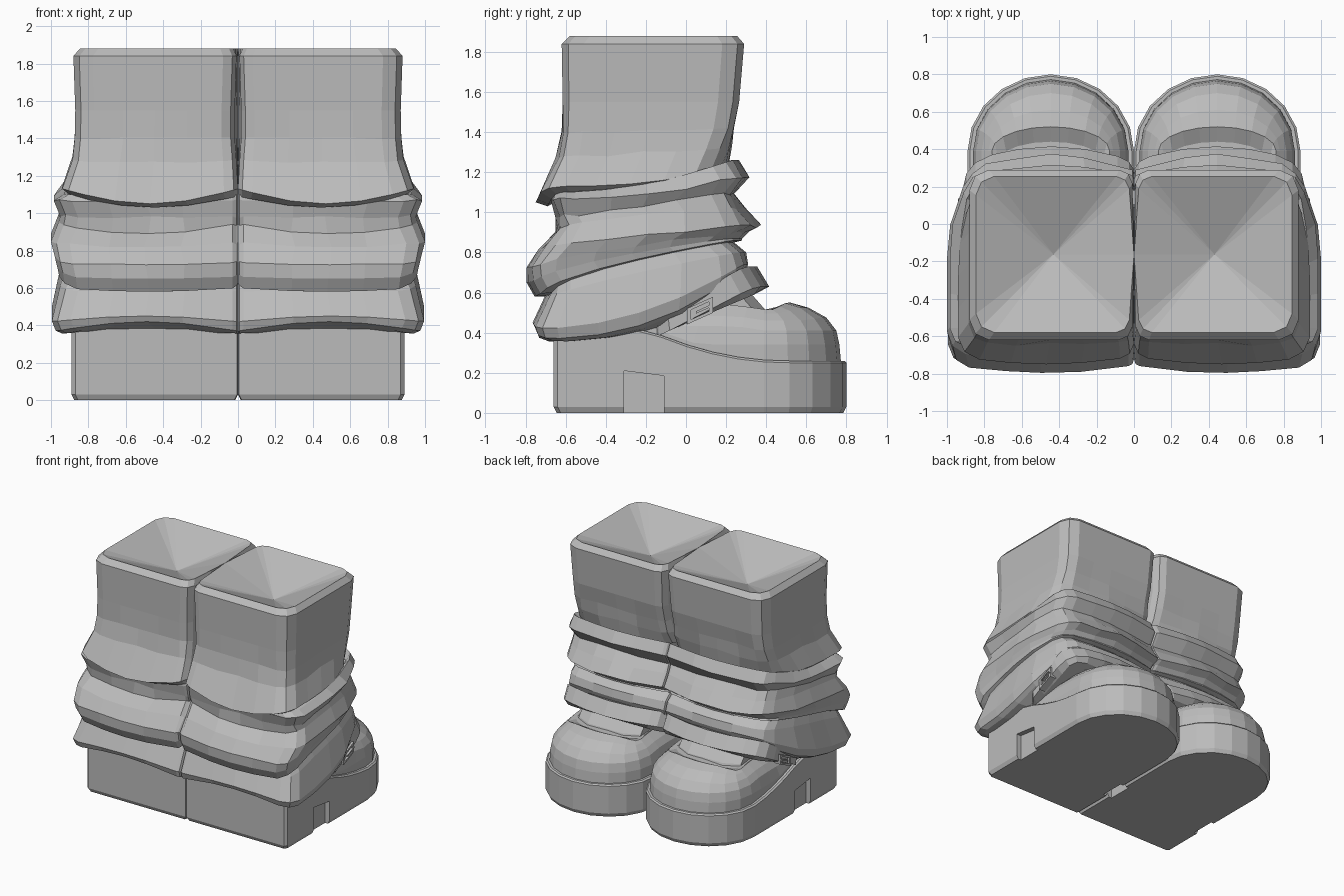
import bpy, bmesh, math, random
from mathutils import Vector

if "Cube" in bpy.data.objects:
    bpy.data.objects.remove(bpy.data.objects["Cube"])

random.seed(4)
grey = bpy.data.materials.new("boot grey")
grey.diffuse_color = (0.5, 0.5, 0.5, 1)
grey.use_nodes = True
grey.node_tree.nodes["Principled BSDF"].inputs["Base Color"].default_value = grey.diffuse_color


def loft(name, rings, dip=0.0):
    """Skin a stack of equal-length rings and close both ends; dip sinks the first cap."""
    bm = bmesh.new()
    rows = [[bm.verts.new(p) for p in r] for r in rings]
    n = len(rows[0])
    for a, b in zip(rows, rows[1:]):
        for i in range(n):
            j = (i + 1) % n
            bm.faces.new((a[i], a[j], b[j], b[i]))
    bm.faces.new(rows[-1])
    if dip:
        mid = sum((v.co for v in rows[0]), Vector()) / n
        c = bm.verts.new(mid - Vector((0, 0, dip)))
        for i in range(n):
            bm.faces.new((rows[0][i], rows[0][(i + 1) % n], c))
    else:
        bm.faces.new(rows[0])
    bmesh.ops.recalc_face_normals(bm, faces=bm.faces)
    me = bpy.data.meshes.new(name)
    bm.to_mesh(me)
    bm.free()
    me.materials.append(grey)
    ob = bpy.data.objects.new(name, me)
    bpy.context.collection.objects.link(ob)
    return ob


def mirror(ob):
    ob.modifiers.new("pair", 'MIRROR').use_axis[0] = True


# --- leg cross-section: rounded rectangle, u = inner to outer, v = front to back
def section(ci, co):
    mids = [0.3, 0.5, 0.7]
    across = [ci] + mids + [1 - co]
    return ([(u, 0) for u in across] + [(1 - 0.3 * co, 0.3 * co)]
            + [(1, v) for v in [co] + mids + [1 - co]] + [(1 - 0.3 * co, 1 - 0.3 * co)]
            + [(u, 1) for u in reversed(across)] + [(0.3 * ci, 1 - 0.3 * ci)]
            + [(0, v) for v in [1 - ci] + mids[::-1] + [ci]] + [(0.3 * ci, 0.3 * ci)])


SHAFT, FOLD, STRAP = section(0.08, 0.12), section(0.03, 0.1), section(0.1, 0.14)


def leg_ring(zf, yf, zb, yb, xo, xi=0.0, wave=0.0, bow=0.0, p=1.0, noise=0.0, sec=FOLD):
    pts = []
    for u, v in sec:
        arch = math.sin(math.pi * u)
        y0 = yf + bow * (1 - arch)
        y1 = yb - 1.5 * bow * (1 - arch)
        outer = xo + min(0, 0.88 - xo) * max(0, v - 0.65) / 0.35
        inner = xi * abs(2 * v - 1)
        x = inner + (outer - inner) * u
        z = zf + (zb - zf) * v ** p + wave * arch * (1 - v)
        d = [random.uniform(-noise, noise) for _ in range(3)]
        pts.append((max(0.0, x + d[0] * (0.1 < u < 0.9)), y0 + (y1 - y0) * v + d[1], z + d[2]))
    return pts


# smooth upper shaft ending in a flared hem
shaft = loft("shaft", [
    leg_ring(1.88, -0.58, 1.88, 0.255, 0.845, 0.03, sec=SHAFT),
    leg_ring(1.84, -0.62, 1.84, 0.29, 0.88, 0.01, sec=SHAFT),
    leg_ring(1.55, -0.615, 1.55, 0.265, 0.87, 0.02, sec=SHAFT),
    leg_ring(1.40, -0.615, 1.42, 0.235, 0.873, 0.02, noise=0.006, sec=SHAFT),
    leg_ring(1.27, -0.645, 1.32, 0.22, 0.885, 0.01, bow=0.01, noise=0.01, sec=SHAFT),
    leg_ring(1.13, -0.75, 1.22, 0.21, 0.94, wave=-0.08, bow=0.04, p=3, sec=SHAFT),
    leg_ring(1.09, -0.69, 1.19, 0.18, 0.89, wave=-0.06, bow=0.03, p=3, sec=SHAFT),
    leg_ring(1.08, -0.60, 1.19, 0.12, 0.84, sec=SHAFT),
], dip=0.18)

# slouched folds, each ridge followed by a tuck
folds = loft("slouched_folds", [
    leg_ring(1.10, -0.62, 1.20, 0.20, 0.86),
    leg_ring(1.10, -0.67, 1.26, 0.265, 0.93, bow=0.03, p=2),
    leg_ring(1.07, -0.675, 1.175, 0.315, 0.985, bow=0.03, p=2, noise=0.008),
    leg_ring(0.98, -0.65, 1.09, 0.235, 0.95, bow=0.02, noise=0.01),
    leg_ring(0.94, -0.65, 1.02, 0.30, 0.96, wave=-0.05, bow=0.04, p=0.8, noise=0.008),
    leg_ring(0.84, -0.73, 0.93, 0.37, 1.0, wave=-0.03, bow=0.05, p=0.8, noise=0.01),
    leg_ring(0.73, -0.80, 0.90, 0.31, 0.98, bow=0.05, p=0.7, noise=0.008),
    leg_ring(0.66, -0.795, 0.87, 0.28, 0.965, wave=-0.01, bow=0.05, p=0.65),
    leg_ring(0.60, -0.755, 0.86, 0.28, 0.955, wave=-0.02, bow=0.04, p=0.65),
    leg_ring(0.61, -0.69, 0.85, 0.24, 0.93, wave=-0.03, bow=0.03, p=0.65),
    leg_ring(0.58, -0.70, 0.80, 0.30, 0.95, wave=0.01, bow=0.03, p=0.8),
    leg_ring(0.42, -0.765, 0.74, 0.31, 0.995, wave=0.03, bow=0.02, p=2),
    leg_ring(0.37, -0.75, 0.69, 0.29, 0.975, wave=0.05, bow=0.02, p=2.3),
    leg_ring(0.355, -0.71, 0.67, 0.27, 0.94, wave=0.05, bow=0.02, p=2.3),
    leg_ring(0.36, -0.60, 0.55, 0.20, 0.84, p=2),
])

# ankle strap rising to the toe side
strap = loft("ankle_strap", [
    leg_ring(0.46, -0.18, 0.70, 0.28, 0.86, 0.02, sec=STRAP),
    leg_ring(0.45, -0.20, 0.73, 0.355, 0.92, bow=0.05, sec=STRAP),
    leg_ring(0.375, -0.20, 0.63, 0.415, 0.92, bow=0.05, sec=STRAP),
    leg_ring(0.37, -0.18, 0.59, 0.34, 0.86, 0.02, sec=STRAP),
])


# --- foot outline: square heel and half-round toe
def foot_ring(inset, toe, zfun, heel=-0.66):
    x0, x1 = inset, 0.89 - inset
    mid, hw = (x0 + x1) / 2, (x1 - x0) / 2
    yc = min(0.39, toe - 0.12)
    h = heel + inset
    pts = [(x0 + 0.005, h), (x1 - 0.02, h)]
    pts += [(x1, h + 0.02 + (yc - h - 0.02) * i / 8) for i in range(8)]
    pts += [(mid + hw * math.cos(math.pi * i / 10), yc + (toe - yc) * math.sin(math.pi * i / 10))
            for i in range(11)]
    pts += [(x0, yc + (h + 0.02 - yc) * i / 8) for i in range(1, 9)]
    return [(x, y, zfun(y)) for x, y in pts]


def sole_top(y):
    return 0.26 + 0.16 * min(1, max(0, (0.5 - y) / 0.7)) ** 2


# sole with rising welt
sole = loft("sole", [
    foot_ring(0.015, 0.785, lambda y: 0.0),
    foot_ring(0.0, 0.80, lambda y: 0.03),
    foot_ring(0.0, 0.80, lambda y: sole_top(y) - 0.01),
    foot_ring(0.012, 0.79, sole_top),
    foot_ring(0.06, 0.74, sole_top),
])

# arch notches cut on both sides of the sole
for x0, x1 in ((0.85, 0.95), (-0.05, 0.04)):
    prof = [(-0.31, -0.05), (-0.11, -0.05), (-0.11, 0.185), (-0.31, 0.21)]
    cutter = loft("notch_cutter", [[(x, y, z) for y, z in prof] for x in (x0, x1)])
    cutter.hide_render = True
    mod = sole.modifiers.new("notch", 'BOOLEAN')
    mod.operation, mod.solver, mod.object = 'DIFFERENCE', 'EXACT', cutter
    bpy.context.view_layer.objects.active = sole
    bpy.ops.object.modifier_apply(modifier=mod.name)
    bpy.data.objects.remove(cutter)


def sag(top, y0, low):
    """Height that falls from top at y0 to low, then climbs a little toward the ankle."""
    return lambda y: max(low + 0.15 * min(0.15, max(0, 0.4 - y)), top - 0.55 * max(0, y0 - y))


# rounded toe cap with a lip around the tongue opening
toe_cap = loft("toe_cap", [
    foot_ring(0.03, 0.775, lambda y: sole_top(y) - 0.03, -0.6),
    foot_ring(0.03, 0.765, lambda y: max(0.34, sole_top(y) + 0.02), -0.6),
    foot_ring(0.045, 0.75, sag(0.41, 0.7, 0.41), -0.55),
    foot_ring(0.075, 0.70, sag(0.475, 0.65, 0.46), -0.5),
    foot_ring(0.11, 0.61, sag(0.525, 0.55, 0.495), -0.45),
    foot_ring(0.13, 0.52, sag(0.55, 0.5, 0.515), -0.4),
    foot_ring(0.15, 0.44, sag(0.51, 0.43, 0.50), -0.35),
])

# tongue rising from the opening under the strap
tongue = loft("tongue", [
    [(x, y, z) for x, y in ((0.17, 0.1), (0.72, 0.1), (0.72, b - 0.06), (0.60, b), (0.29, b), (0.17, b - 0.06))]
    for z, b in ((0.45, 0.42), (0.52, 0.39), (0.60, 0.32))])


# buckle frame and prong on the outer side of the strap
def bar(name, y0, y1, z0, z1, x1):
    slope, px = 0.45, (0.88, x1)
    quad = [(y0, z0), (y1, z0), (y1, z1), (y0, z1)]
    return loft(name, [[(x, 0.07 + y, 0.51 + z + slope * y) for y, z in quad] for x in px])


buckle = [bar("buckle_side", s - 0.01, s + 0.01, -0.04, 0.04, 0.935) for s in (-0.055, 0.055)]
buckle += [bar("buckle_rail", -0.055, 0.055, s - 0.008, s + 0.008, 0.935) for s in (-0.032, 0.032)]
buckle.append(bar("buckle_prong", -0.02, 0.065, -0.006, 0.006, 0.94))

for part in [shaft, folds, strap, sole, toe_cap, tongue] + buckle:
    mirror(part)
